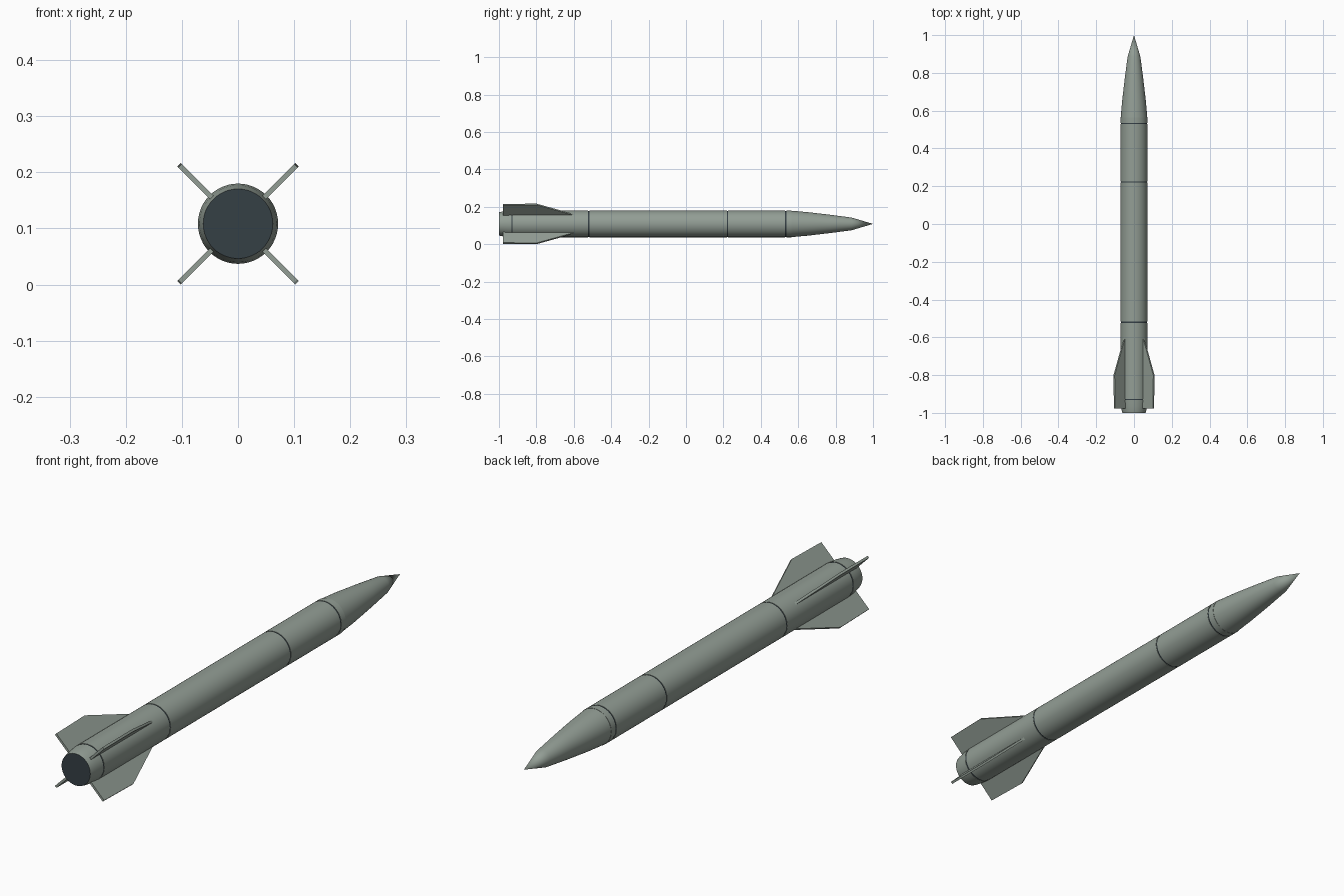
import bpy, bmesh, math
from mathutils import Vector

if "Cube" in bpy.data.objects:
    bpy.data.objects.remove(bpy.data.objects["Cube"])

CZ = 0.1085   # height of the body axis
R = 0.0715    # body radius
SEG = 48


def material(name, rgb):
    m = bpy.data.materials.new(name)
    m.diffuse_color = (*rgb, 1)
    m.use_nodes = True
    m.node_tree.nodes["Principled BSDF"].inputs["Base Color"].default_value = m.diffuse_color
    return m


green = material("grey_green", (0.29, 0.34, 0.30))
dark = material("dark_grey", (0.035, 0.05, 0.06))


def add_object(name, bm, mat):
    bmesh.ops.recalc_face_normals(bm, faces=bm.faces)
    me = bpy.data.meshes.new(name)
    bm.to_mesh(me)
    bm.free()
    me.materials.append(mat)
    ob = bpy.data.objects.new(name, me)
    bpy.context.collection.objects.link(ob)
    bpy.context.view_layer.objects.active = ob
    ob.select_set(True)
    bpy.ops.object.shade_smooth_by_angle(angle=math.radians(30))
    ob.select_set(False)
    return ob


def lathe(name, profile, mat):
    """Revolve (y, radius) points around the body axis."""
    bm = bmesh.new()
    vs = [bm.verts.new((r, y, CZ)) for y, r in profile]
    es = [bm.edges.new(p) for p in zip(vs, vs[1:])]
    bmesh.ops.spin(bm, geom=vs + es, cent=(0, 0, CZ), axis=(0, 1, 0),
                   angle=math.tau, steps=SEG)
    bmesh.ops.remove_doubles(bm, verts=bm.verts, dist=1e-5)
    return add_object(name, bm, mat)


def section(name, y0, y1, r0=R, r1=R):
    return lathe(name, [(y0, 0), (y0, r0), (y1, r1), (y1, 0)], green)


# Body sections, separated by narrow panel grooves
G = 0.003
section("tail_section", -0.93 + G, -0.52 - G)
section("motor_section", -0.52 + G, 0.222 - G)
section("forward_section", 0.222 + G, 0.533 - G)
section("nose_collar", 0.533 + G, 0.563)
for i, y in enumerate((-0.93, -0.52, 0.222, 0.533)):
    lathe(f"seam_{i + 1}", [(y - G, R - 0.0015), (y + G, R - 0.0015)], dark)

# Tapered tail and dark exhaust plate
lathe("tail_cone", [(-0.93 - G, 0), (-0.93 - G, R), (-0.965, 0.0685),
                    (-0.99, 0.0645), (-1.0, 0.062)], green)
lathe("exhaust_plate", [(-1.0, 0.062), (-1.0, 0)], dark)

# Pointed nose
lathe("nose_cone", [(0.563, 0), (0.563, 0.0705), (0.65, 0.063), (0.77, 0.049),
                    (0.885, 0.034), (1.0, 0)], green)

# Four diagonal fins: outline as (radius, y)
T = 0.0045
R_TIP = CZ * math.sqrt(2) - T
outline = [(0.055, -0.978), (R_TIP - 0.003, -0.978), (R_TIP, -0.80),
           (R - 0.001, -0.60), (0.055, -0.60)]
for i in range(4):
    a = math.radians(45 + 90 * i)
    out = Vector((math.cos(a), 0, math.sin(a)))
    side = Vector((-math.sin(a), 0, math.cos(a)))
    bm = bmesh.new()
    f = bm.faces.new([bm.verts.new(out * r + Vector((0, y, CZ)) - side * T)
                      for r, y in outline])
    ext = bmesh.ops.extrude_face_region(bm, geom=[f], use_keep_orig=True)
    bmesh.ops.translate(bm, vec=side * 2 * T,
                        verts=[v for v in ext["geom"] if isinstance(v, bmesh.types.BMVert)])
    add_object(f"fin_{i + 1}", bm, green)
